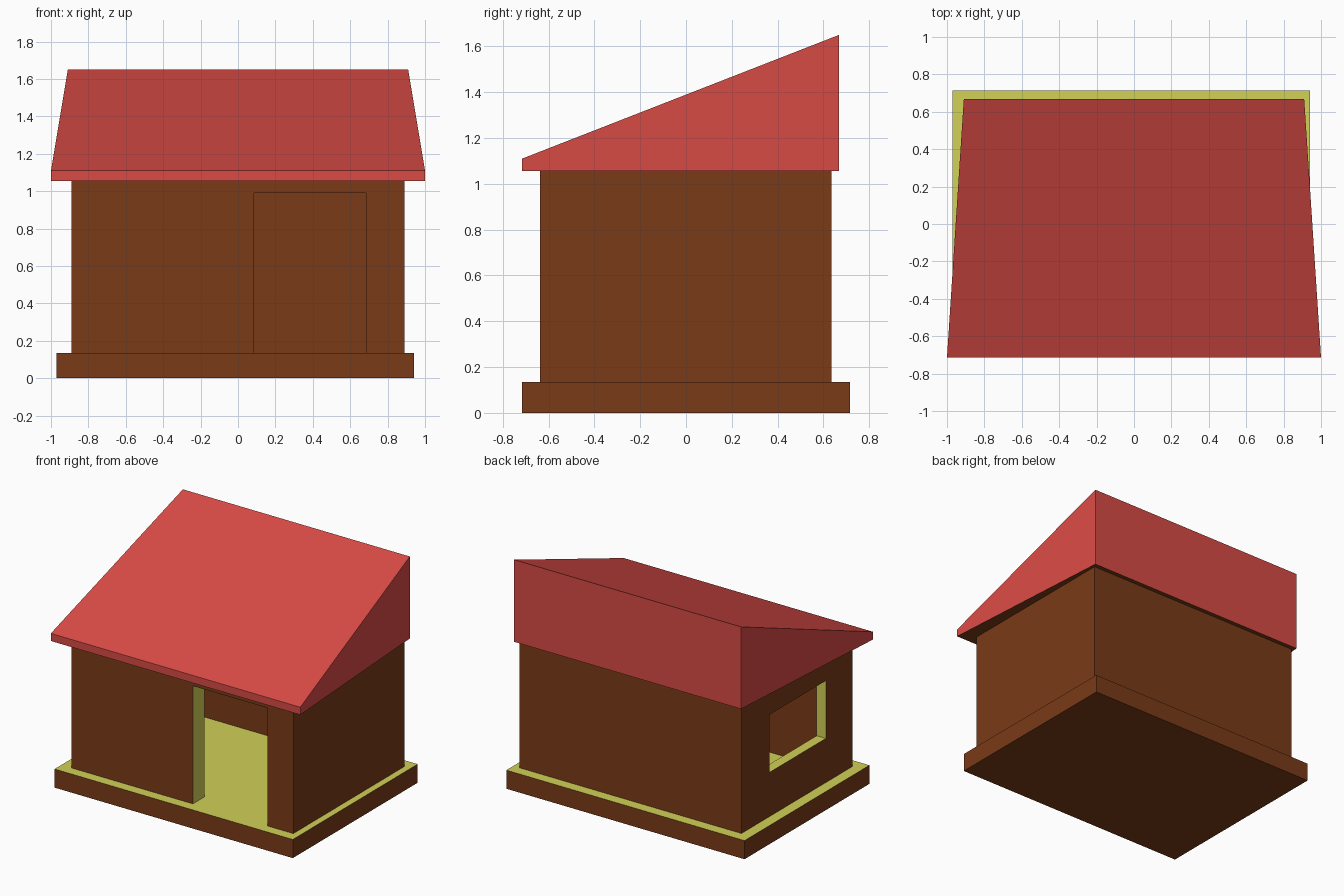
import bpy

if "Cube" in bpy.data.objects:
    bpy.data.objects.remove(bpy.data.objects["Cube"])


def material(name, rgb):
    m = bpy.data.materials.new(name)
    m.diffuse_color = (*rgb, 1)
    m.use_nodes = True
    m.node_tree.nodes["Principled BSDF"].inputs["Base Color"].default_value = m.diffuse_color
    return m


BROWN = material("brown_wood", (0.195, 0.043, 0.009))
YELLOW = material("yellow_trim", (0.64, 0.64, 0.095))
RED = material("red_roof", (0.69, 0.069, 0.059))


def solid(name, bottom, top, mats, index=0):
    """Six-sided solid from a bottom and a top ring of four points."""
    faces = [(3, 2, 1, 0), (4, 5, 6, 7)]
    faces += [(i, (i + 1) % 4, (i + 1) % 4 + 4, i + 4) for i in range(4)]
    mesh = bpy.data.meshes.new(name)
    mesh.from_pydata(bottom + top, [], faces)
    for m in mats:
        mesh.materials.append(m)
    for p in mesh.polygons:
        p.material_index = index
    obj = bpy.data.objects.new(name, mesh)
    bpy.context.collection.objects.link(obj)
    return obj


def box(name, x, y, z, mats, index=0):
    ring = [(x[0], y[0]), (x[1], y[0]), (x[1], y[1]), (x[0], y[1])]
    return solid(name, [(*p, z[0]) for p in ring], [(*p, z[1]) for p in ring], mats, index)


def cut(target, cutter):
    cutter.hide_render = True
    mod = target.modifiers.new("cut", 'BOOLEAN')
    mod.operation = 'DIFFERENCE'
    mod.solver = 'EXACT'
    mod.object = cutter
    bpy.context.view_layer.objects.active = target
    bpy.ops.object.modifier_apply(modifier=mod.name)
    bpy.data.objects.remove(cutter)


# Base slab with yellow floor
base = box("base", (-0.97, 0.94), (-0.715, 0.715), (0, 0.135), [BROWN, YELLOW])
base.data.polygons[1].material_index = 1

# Walls, hollowed, with a door in the front and a window in the left side
both = [BROWN, YELLOW]
walls = box("walls", (-0.89, 0.89), (-0.638, 0.636), (0.135, 1.055), both)
cut(walls, box("room_cutter", (-0.817, 0.817), (-0.505, 0.511), (0, 1.3), both))
cut(walls, box("door_cutter", (0.085, 0.685), (-0.8, -0.4), (0, 0.99), both, 1))
cut(walls, box("window_cutter", (-1.0, -0.7), (-0.33, 0.313), (0.455, 0.873), both, 1))

# Shed roof: wide low front edge, narrower high back edge, brown underside
plan = [(-1, -0.715), (1, -0.715), (0.91, 0.668), (-0.91, 0.668)]
heights = [1.11, 1.11, 1.65, 1.65]
roof = solid("roof", [(*p, 1.055) for p in plan],
             [(*p, h) for p, h in zip(plan, heights)], [RED, BROWN])
roof.data.polygons[0].material_index = 1
